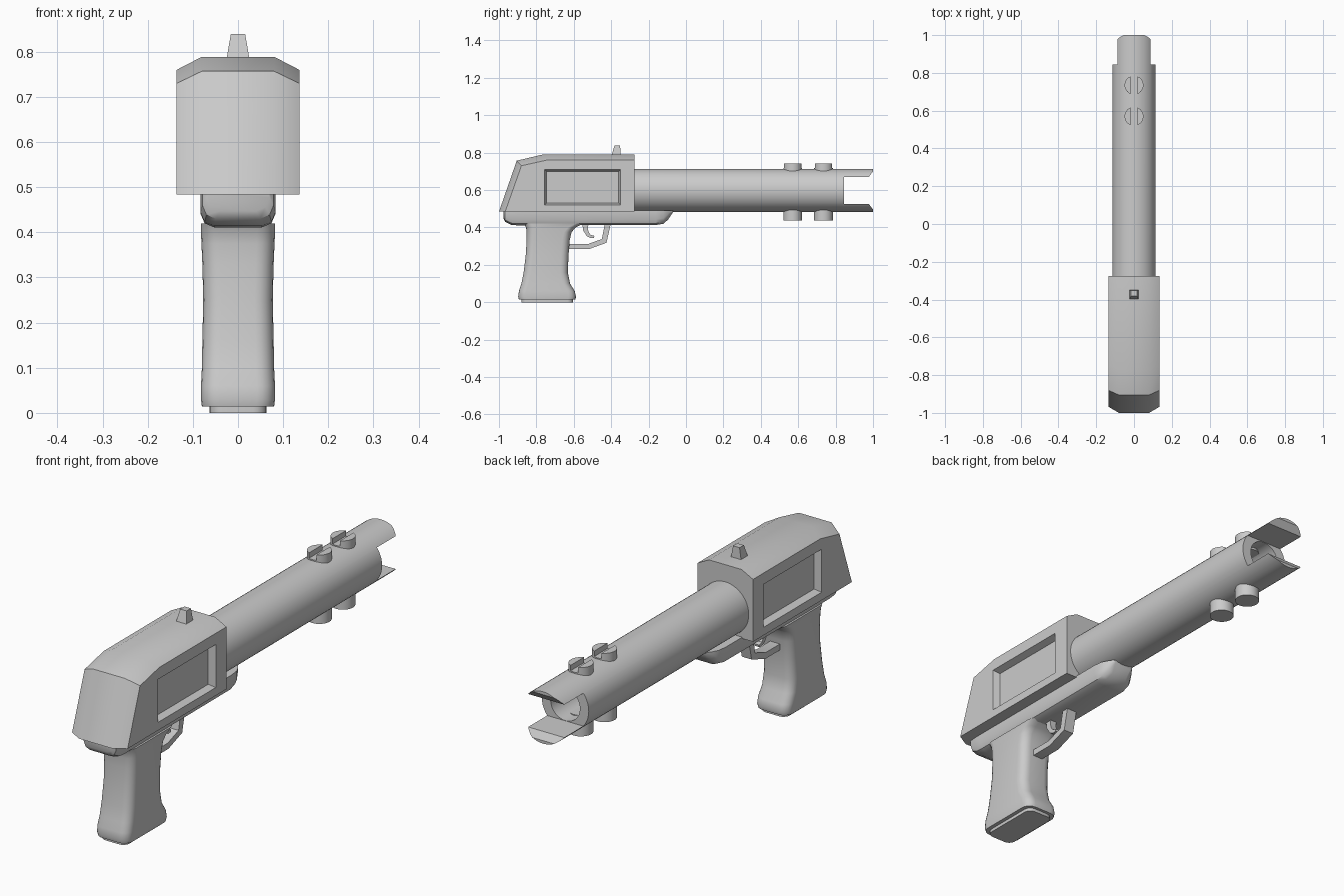
import bpy, bmesh, math
from mathutils import Matrix

if "Cube" in bpy.data.objects:
    bpy.data.objects.remove(bpy.data.objects["Cube"])


def finish(name, bm, angle=35):
    bmesh.ops.recalc_face_normals(bm, faces=bm.faces)
    me = bpy.data.meshes.new(name)
    bm.to_mesh(me)
    bm.free()
    ob = bpy.data.objects.new(name, me)
    bpy.context.collection.objects.link(ob)
    smooth(ob, angle)
    return ob


def activate(ob):
    bpy.ops.object.select_all(action='DESELECT')
    ob.select_set(True)
    bpy.context.view_layer.objects.active = ob


def smooth(ob, angle=35):
    activate(ob)
    bpy.ops.object.shade_smooth_by_angle(angle=math.radians(angle))


def loft(name, rings, angle=35):
    """Bridge equal-sized closed rings and cap both ends."""
    bm = bmesh.new()
    vs = [[bm.verts.new(p) for p in r] for r in rings]
    n = len(vs[0])
    for a, b in zip(vs, vs[1:]):
        for i in range(n):
            j = (i + 1) % n
            bm.faces.new((a[i], a[j], b[j], b[i]))
    bm.faces.new(vs[0])
    bm.faces.new(vs[-1])
    return finish(name, bm, angle)


def prism(name, yz, hw, angle=35):
    return loft(name, [[(x, y, z) for y, z in yz] for x in (-hw, hw)], angle)


def box(name, x0, x1, y0, y1, z0, z1):
    return loft(name, [[(x, y0, z0), (x, y1, z0), (x, y1, z1), (x, y0, z1)] for x in (x0, x1)])


def cylinder(name, r, a, b, axis, at, r2=None, seg=32):
    """Cylinder from a to b along 'Y' or 'Z', centred on the other coordinate."""
    bm = bmesh.new()
    bmesh.ops.create_cone(bm, cap_ends=True, segments=seg, radius1=r,
                          radius2=r if r2 is None else r2, depth=b - a)
    if axis == 'Y':
        bmesh.ops.rotate(bm, verts=bm.verts, matrix=Matrix.Rotation(-math.pi / 2, 3, 'X'))
        off = (0, (a + b) / 2, at)
    else:
        off = (0, at, (a + b) / 2)
    bmesh.ops.translate(bm, verts=bm.verts, vec=off)
    return finish(name, bm)


def cut(ob, *cutters):
    for c in cutters:
        c.hide_render = True
        m = ob.modifiers.new("cut", 'BOOLEAN')
        m.operation, m.solver, m.object = 'DIFFERENCE', 'EXACT', c
        activate(ob)
        bpy.ops.object.modifier_move_to_index(modifier=m.name, index=0)
        bpy.ops.object.modifier_apply(modifier=m.name)
        bpy.data.objects.remove(c)


def rounded_rect(hw, y0, y1, z, r, n=5):
    pts = []
    for cx, cy, a0 in ((hw - r, y1 - r, 0), (r - hw, y1 - r, 90), (r - hw, y0 + r, 180), (hw - r, y0 + r, 270)):
        for i in range(n + 1):
            a = math.radians(a0 + 90 * i / n)
            pts.append((cx + r * math.cos(a), cy + r * math.sin(a), z))
    return pts


# Receiver with chamfered long edges and a recessed panel on each side
outer = [(-1, .484), (-.905, .757), (-.77, .789), (-.275, .789), (-.275, .484)]
inner = [(-.967, .484), (-.88, .73), (-.745, .76), (-.275, .76), (-.275, .484)]
receiver = loft("receiver", [[(x, y, z) for y, z in prof] for x, prof in
                             ((-.136, inner), (-.08, outer), (.08, outer), (.136, inner))], 32)
for s in (-1, 1):
    panel = []
    for x, t in ((.15, -.005), (.106, .01)):
        panel.append([(s * x, -.755 + t, .52 + t), (s * x, -.35 - t, .52 + t),
                      (s * x, -.35 - t, .71 - t), (s * x, -.755 + t, .71 - t)])
    cut(receiver, loft("panel_cutter", panel))

# Top sight
loft("top_sight", [[(-.026, -.40, .78), (.026, -.40, .78), (.026, -.35, .78), (-.026, -.35, .78)],
                   [(-.016, -.382, .839), (.016, -.382, .839), (.016, -.352, .839), (-.016, -.352, .839)]])

# Barrel with bore and a side notch leaving two lips at the muzzle
barrel = cylinder("barrel", .115, -.29, 1.0, 'Y', .598, seg=48)
notch = [(.845, .525), (.978, .525), (1.02, .47), (1.02, .726), (.978, .671), (.845, .671)]
cut(barrel, prism("notch_cutter", notch, .2), cylinder("bore_cutter", .072, .55, .9, 'Y', .598))
smooth(barrel)

# Barrel knobs: slotted on top, plain below
for i, y in enumerate((.57, .735)):
    knob = cylinder(f"top_knob_{i}", .05, .66, .742, 'Z', y)
    cut(knob, box("slot_cutter", -.018, .018, y - .1, y + .1, .718, .8))
    smooth(knob)
    cylinder(f"bottom_knob_{i}", .05, .437, .53, 'Z', y)

# Lower frame, rounded underneath and at both ends
frame = []
for y, hw, zb in ((-.975, .07, .447), (-.967, .079, .43), (-.935, .083, .414), (-.90, .083, .411),
                  (-.16, .083, .413), (-.12, .078, .42), (-.095, .066, .443), (-.07, .048, .48)):
    r = min(.03, (.49 - zb) * .7)
    half = [(hw, .49), (hw, zb + r), (hw - .3 * r, zb + .3 * r), (hw - r, zb)]
    frame.append([(x, y, z) for x, z in half] + [(-x, y, z) for x, z in reversed(half)])
loft("lower_frame", frame, 40)

# Grip lofted from rounded sections: z, back, front, half width
sections = ((.014, -.893, -.592, .08), (.03, -.897, -.588, .082), (.06, -.893, -.595, .082),
            (.10, -.88, -.62, .08), (.16, -.868, -.632, .079), (.25, -.857, -.628, .077),
            (.33, -.852, -.622, .079), (.375, -.852, -.612, .081), (.40, -.855, -.59, .082),
            (.42, -.865, -.55, .082))
loft("grip", [rounded_rect(hw, a, b, z, .04) for z, a, b, hw in sections], 45)
loft("grip_base", [rounded_rect(.063, -.88, -.605, z, .03) for z in (0, .02)])

# Trigger guard and trigger
prism("trigger_guard", [(-.40, .43), (-.425, .318), (-.52, .284), (-.64, .284), (-.64, .311),
                        (-.525, .311), (-.45, .338), (-.432, .43)], .024)
prism("trigger", [(-.555, .43), (-.55, .385), (-.53, .353), (-.51, .343), (-.492, .345), (-.49, .355),
                  (-.51, .36), (-.522, .378), (-.525, .40), (-.518, .43)], .015)
